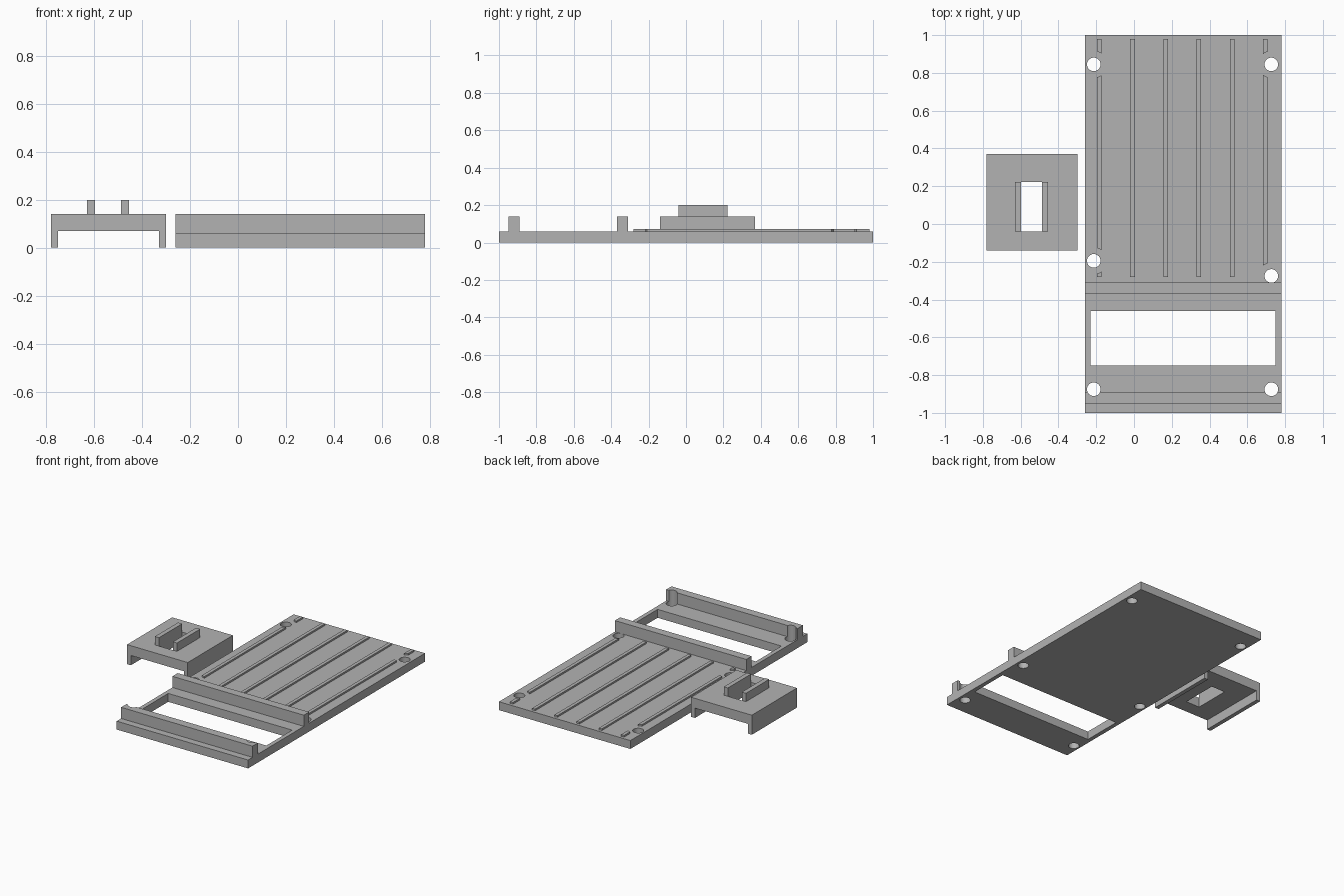
import bpy

if "Cube" in bpy.data.objects:
    bpy.data.objects.remove(bpy.data.objects["Cube"])

grey = bpy.data.materials.new("plain_grey")
grey.diffuse_color = (0.45, 0.45, 0.45, 1)
grey.use_nodes = True
grey.node_tree.nodes["Principled BSDF"].inputs["Base Color"].default_value = grey.diffuse_color


def box(name, x, y, z):
    """Box from its (min, max) range on each axis."""
    bpy.ops.mesh.primitive_cube_add(size=1)
    ob = bpy.context.object
    ob.name = name
    for i, (lo, hi) in enumerate((x, y, z)):
        for v in ob.data.vertices:
            v.co[i] = lo if v.co[i] < 0 else hi
    ob.data.materials.append(grey)
    return ob


def cylinder(name, x, y, radius):
    bpy.ops.mesh.primitive_cylinder_add(vertices=32, radius=radius, depth=0.6, location=(x, y, 0.05))
    ob = bpy.context.object
    ob.name = name
    ob.data.materials.append(grey)
    return ob


def cut(target, cutters):
    """Subtract every cutter from the target."""
    for c in cutters:
        mod = target.modifiers.new("cut", "BOOLEAN")
        mod.operation = "DIFFERENCE"
        mod.solver = "EXACT"
        mod.object = c
        bpy.context.view_layer.objects.active = target
        bpy.ops.object.modifier_apply(modifier=mod.name)


# Screw holes: narrow bores, plus wider clearances that interrupt the ribs
holes = [(-0.213, 0.845), (0.727, 0.845), (-0.213, -0.195),
         (0.727, -0.275), (-0.213, -0.875), (0.727, -0.875)]
bores = [cylinder("bore_cutter", x, y, 0.036) for x, y in holes]
clearances = [cylinder("clearance_cutter", x, y, 0.07) for x, y in holes[:4]]
window = box("window_cutter", (-0.23, 0.75), (-0.75, -0.46), (-0.1, 0.2))

# Base plate with rectangular window
plate = box("base_plate", (-0.26, 0.78), (-1, 1), (0, 0.06))
cut(plate, bores + [window])

# Cross rails either side of the window
rear_rail = box("rear_rail", (-0.26, 0.78), (-0.37, -0.31), (0.06, 0.14))
front_rail = box("front_rail", (-0.26, 0.78), (-0.95, -0.89), (0.06, 0.14))
cut(front_rail, bores[4:])

# Long thin ribs; the outer two break around the screw holes
for i in range(6):
    x = -0.184 + i * 0.176
    rib = box(f"rib_{i + 1}", (x - 0.012, x + 0.012), (-0.28, 0.98), (0.06, 0.072))
    if i == 0:
        cut(rib, [clearances[0], clearances[2]])
    elif i == 5:
        cut(rib, [clearances[1], clearances[3]])

# Separate bracket: slotted top, two legs and two upright tabs
top = box("bracket_top", (-0.78, -0.30), (-0.14, 0.37), (0.07, 0.14))
slot = box("slot_cutter", (-0.597, -0.487), (-0.04, 0.222), (-0.1, 0.4))
cut(top, [slot])
for side, x in (("left", (-0.78, -0.75)), ("right", (-0.33, -0.30))):
    box(f"bracket_leg_{side}", x, (-0.14, 0.37), (0, 0.07))
for side, x in (("left", (-0.63, -0.597)), ("right", (-0.487, -0.455))):
    box(f"bracket_tab_{side}", x, (-0.04, 0.222), (0.14, 0.20))

# Remove helpers, then smooth the bore walls only
for c in bores + clearances + [window, slot]:
    bpy.data.objects.remove(c, do_unlink=True)
bpy.ops.object.select_all(action="DESELECT")
for ob in (plate, front_rail):
    ob.select_set(True)
bpy.context.view_layer.objects.active = plate
bpy.ops.object.shade_smooth_by_angle()
